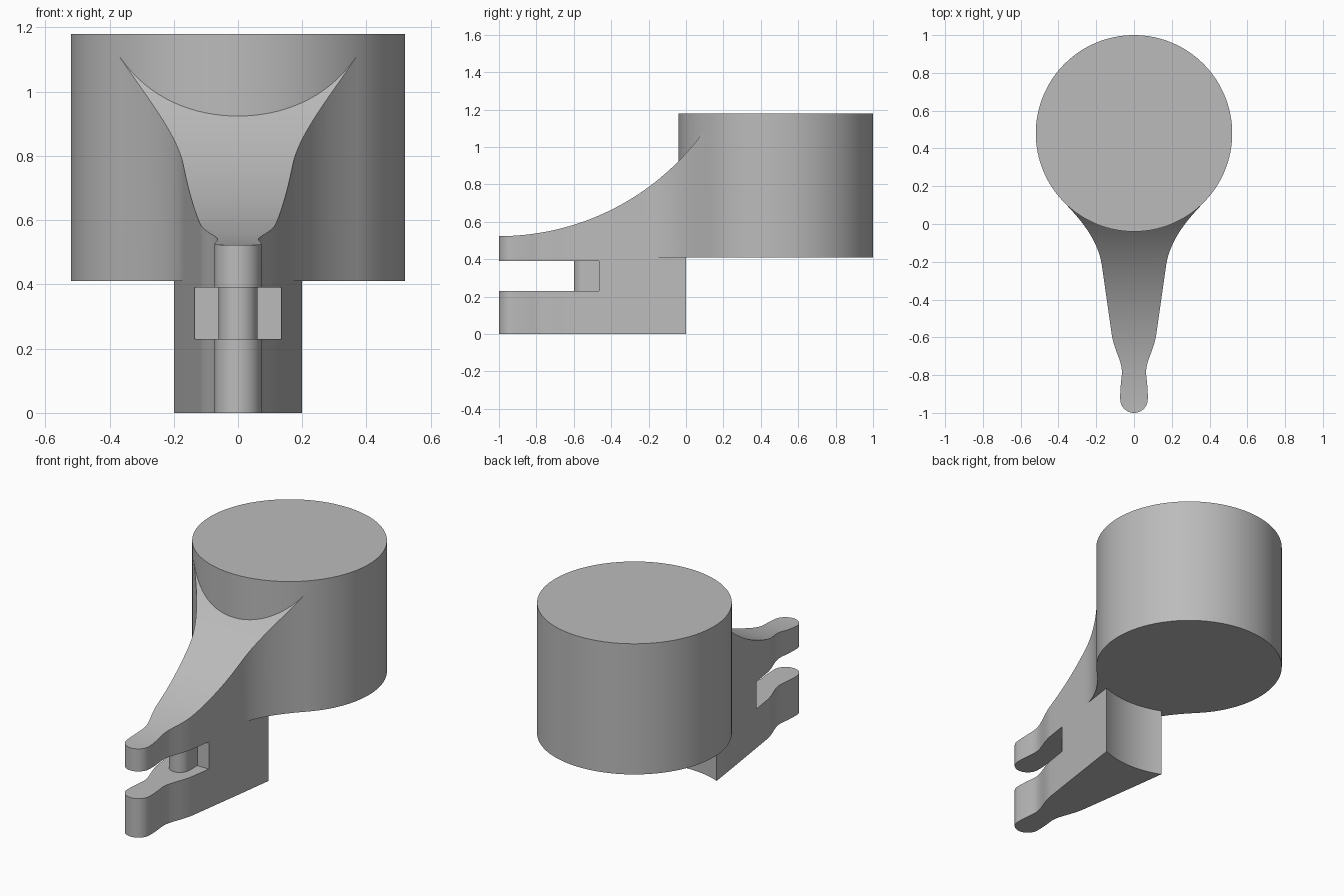
import bpy, bmesh, math
from mathutils import Vector
from mathutils.geometry import interpolate_bezier

if "Cube" in bpy.data.objects:
    bpy.data.objects.remove(bpy.data.objects["Cube"])

grey = bpy.data.materials.new("plain grey")
grey.use_nodes = True
GREY = (0.5, 0.5, 0.5, 1)
grey.diffuse_color = GREY
grey.node_tree.nodes["Principled BSDF"].inputs["Base Color"].default_value = GREY

DRUM_Y, DRUM_R = 0.48, 0.52
DRUM_BOTTOM, DRUM_TOP = 0.41, 1.18


def prism(name, outline, z0, z1):
    """Extrude a plan outline from z0 to z1."""
    bm = bmesh.new()
    face = bm.faces.new([bm.verts.new((x, y, z0)) for x, y in outline])
    top = bmesh.ops.extrude_face_region(bm, geom=[face])["geom"]
    bmesh.ops.translate(bm, vec=(0, 0, z1 - z0),
                        verts=[v for v in top if isinstance(v, bmesh.types.BMVert)])
    bmesh.ops.recalc_face_normals(bm, faces=bm.faces)
    mesh = bpy.data.meshes.new(name)
    bm.to_mesh(mesh)
    bm.free()
    mesh.materials.append(grey)
    obj = bpy.data.objects.new(name, mesh)
    bpy.context.collection.objects.link(obj)
    return obj


def arc(cx, cy, r, a0, a1, n):
    steps = [math.radians(a0 + (a1 - a0) * i / n) for i in range(n + 1)]
    return [(cx + r * math.cos(a), cy + r * math.sin(a)) for a in steps]


def spline(points, n=6):
    """Smooth curve through the points."""
    p = [Vector(q) for q in points]
    p = [2 * p[0] - p[1]] + p + [2 * p[-1] - p[-2]]
    out = []
    for a, b, c, d in zip(p, p[1:], p[2:], p[3:]):
        out += interpolate_bezier(b, b + (c - a) / 6, c - (d - b) / 6, c, n)[:-1]
    return [tuple(q) for q in out + [p[-2]]]


def cut(obj, cutter):
    mod = obj.modifiers.new("cut", "BOOLEAN")
    mod.operation = "DIFFERENCE"
    mod.solver = "EXACT"
    mod.object = cutter


def finish(obj):
    """Apply the cuts and smooth the curved sides."""
    bpy.ops.object.select_all(action="DESELECT")
    obj.select_set(True)
    bpy.context.view_layer.objects.active = obj
    for mod in list(obj.modifiers):
        bpy.ops.object.modifier_apply(modifier=mod.name)
    bpy.ops.object.shade_smooth_by_angle(angle=math.radians(20))


# Large drum
drum = prism("drum", arc(0, DRUM_Y, DRUM_R, 0, 360, 128)[:-1], DRUM_BOTTOM, DRUM_TOP)

# Cutter for the sweeping top of the arm: a big roller lying across it
roller = prism("roller_cutter", arc(0, 0, 1.35, 0, 360, 256)[:-1], -1, 1)
roller.rotation_euler = (math.pi / 2, 0, math.pi / 2)
roller.location = (0, -1, 0.523 + 1.35)

# Cutter for the fork slot
slot = prism("slot_cutter", [(-0.5, -1.2), (0.5, -1.2), (0.5, -0.465), (-0.5, -0.465)], 0.23, 0.39)

# Arm: round nose, narrow neck, tapering body, hollow back that follows the drum
nose = arc(0, -0.927, 0.073, -90, 0, 12)
neck = spline([(0.073, -0.9), (0.07, -0.85), (0.064, -0.79), (0.068, -0.75),
               (0.08, -0.71), (0.1, -0.655), (0.113, -0.61), (0.12, -0.57)])
side = nose + neck + [(0.17, -0.22)]
half = math.degrees(math.asin(0.2 / DRUM_R))
back = arc(0, DRUM_Y, DRUM_R, -90 + half, -90 - half, 16)
arm = prism("arm", side + back + [(-x, y) for x, y in reversed(side[1:])], 0, DRUM_TOP - 0.01)
cut(arm, roller)
cut(arm, slot)

# Flared webs that blend the arm into the drum
flare = [tuple(p) for p in interpolate_bezier(
    Vector((0.17, -0.22)), Vector((0.188, -0.091)),
    Vector((0.276, 0.018)), Vector((0.368, 0.112)), 20)]
webs = []
for label, sign in (("left", 1), ("right", -1)):
    outline = [(sign * x, y) for x, y in flare + [(0.2, 0.05), back[0]]]
    web = prism(label + "_web", outline, DRUM_BOTTOM, DRUM_TOP - 0.01)
    cut(web, roller)
    webs.append(web)

# Round-nosed stop inside the slot
stop = prism("slot_stop", arc(0, -0.54, 0.06, -180, 0, 24) + [(0.06, -0.46), (-0.06, -0.46)], 0.23, 0.39)

for obj in [drum, arm, stop] + webs:
    finish(obj)
for helper in (roller, slot):
    bpy.data.objects.remove(helper)
